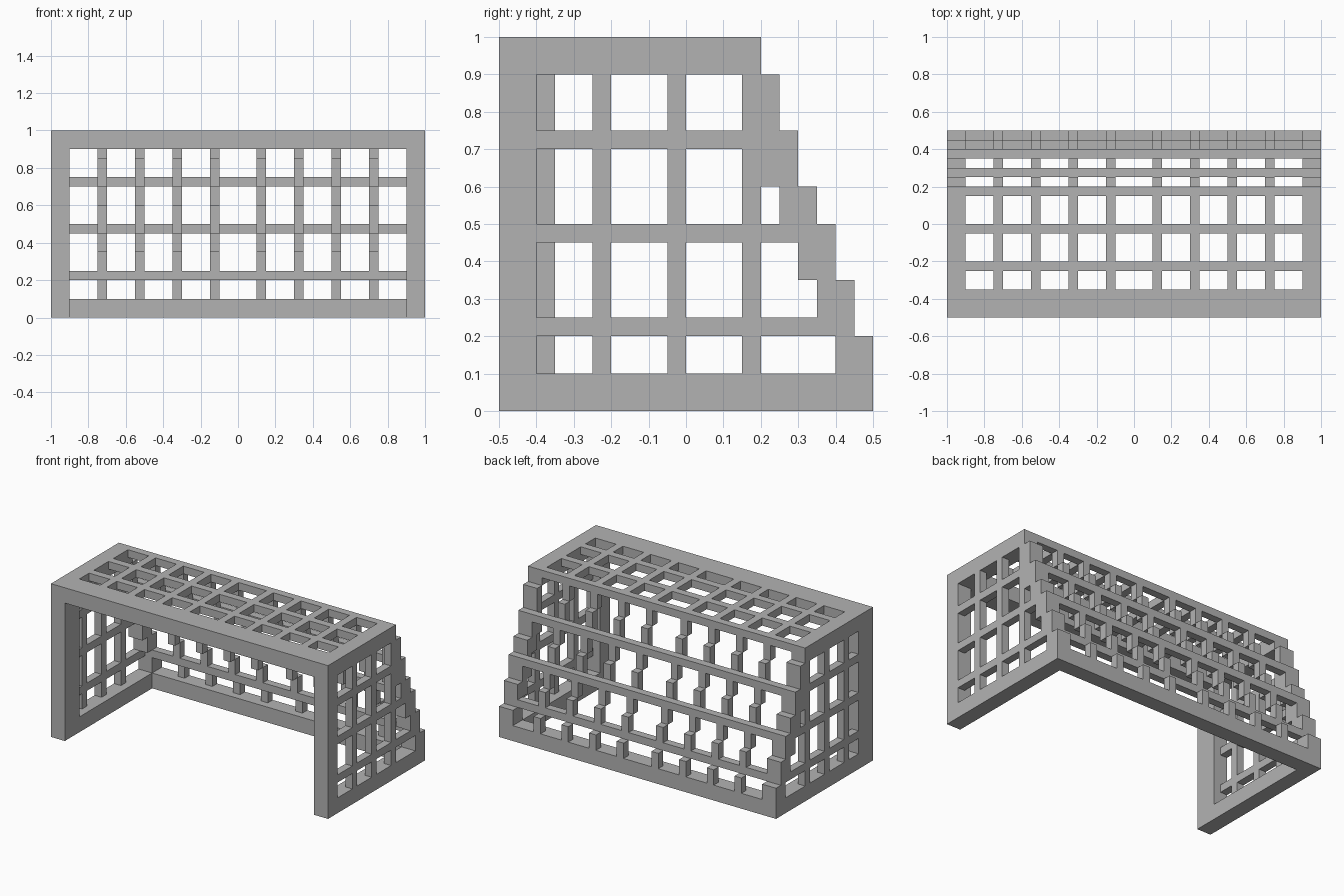
import bpy
import bmesh
from mathutils import Matrix, Vector

old = bpy.data.objects.get("Cube")
if old:
    bpy.data.objects.remove(old, do_unlink=True)

grey = bpy.data.materials.new("light grey")
grey.use_nodes = True
GREY = (0.45, 0.45, 0.45, 1)
grey.diffuse_color = GREY
grey.node_tree.nodes["Principled BSDF"].inputs["Base Color"].default_value = GREY


def make_part(name, boxes):
    """One object from boxes given as (x range, y range, z range)."""
    bm = bmesh.new()
    for ranges in boxes:
        low = Vector([r[0] for r in ranges])
        high = Vector([r[1] for r in ranges])
        place = Matrix.Translation((low + high) / 2) @ Matrix.Diagonal((*(high - low), 1))
        bmesh.ops.create_cube(bm, size=1, matrix=place)
    mesh = bpy.data.meshes.new(name)
    bm.to_mesh(mesh)
    bm.free()
    mesh.materials.append(grey)
    obj = bpy.data.objects.new(name, mesh)
    bpy.context.collection.objects.link(obj)


def bar(start):
    """Range of one thin net strand."""
    return (start, start + T)


T = 0.05
FULL = (-1, 1)
columns_x = [-0.75, -0.55, -0.35, -0.15, 0.1, 0.3, 0.5, 0.7]
columns_y = [-0.25, -0.05, 0.15]
rows_z = [0.2, 0.45, 0.7]

# Mouth of the frame and ground bar at the back
make_part("crossbar", [(FULL, (-0.5, -0.35), (0.9, 1))])
make_part("back_ground_bar", [(FULL, (0.4, 0.5), (0, 0.1))])

# Stepped rear edge: each step one strand further back
steps = [(0.6, 0.9), (0.5, 0.75), (0.35, 0.6), (0.25, 0.5), (0.1, 0.35), (0.1, 0.2)]

for side, frame, net, post_back in (("left", (0.9, 1), (0.95, 1), -0.4),
                                    ("right", (-1, -0.9), (-1, -0.95), -0.35)):
    net = tuple(sorted(net))
    make_part(side + "_post", [(frame, (-0.5, post_back), (0, 1))])
    make_part(side + "_ground_rail", [(frame, (-0.5, 0.5), (0, 0.1))])
    make_part(side + "_top_rail", [(frame, (-0.5, 0.2), (0.9, 1))])
    make_part(side + "_stepped_edge",
              [(frame, bar(0.2 + i * T), z) for i, z in enumerate(steps)])
    # Side net: uprights, then rows reaching back to the stepped edge
    strands = [(net, bar(y), (0.1, 0.9)) for y in columns_y]
    strands += [(net, (-0.4, end), bar(z))
                for z, end in zip(rows_z, (0.45, 0.4, 0.3))]
    make_part(side + "_net", strands)

# Roof net
roof = [(bar(x), (-0.4, 0.2), (0.95, 1)) for x in columns_x]
roof += [(FULL, bar(y), (0.95, 1)) for y in columns_y]
make_part("roof_net", roof)

# Back net: cross strands, each with a block in front and a hanger above
back = [(FULL, bar(y), bar(z)) for y, z in zip((0.4, 0.35, 0.25), rows_z)]
uprights = [(0.15, 0.85, 0.95), (0.2, 0.7, 0.85), (0.25, 0.6, 0.7),
            (0.3, 0.45, 0.6), (0.35, 0.35, 0.45), (0.4, 0.2, 0.35),
            (0.45, 0.1, 0.2)]
for x in columns_x:
    back += [(bar(x), bar(y), (low, high)) for y, low, high in uprights]
make_part("back_net", back)
